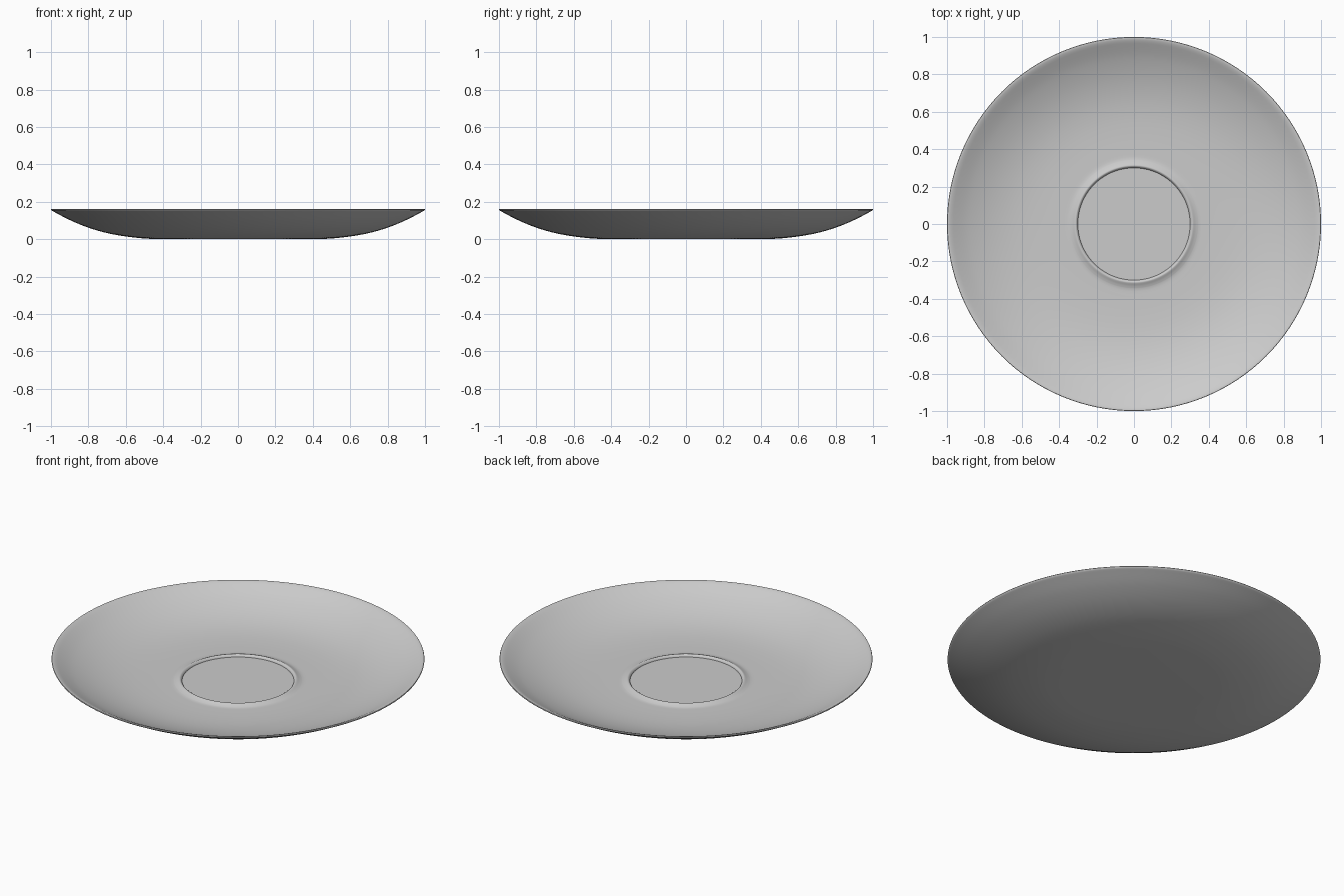
import bpy, bmesh, math

if "Cube" in bpy.data.objects:
    bpy.data.objects.remove(bpy.data.objects["Cube"])

SEG = 128

def smooth_path(pts, n=6):
    """Catmull-Rom through a few profile points."""
    out = []
    p = [pts[0]] + pts + [pts[-1]]
    for i in range(1, len(p) - 2):
        a, b, c, d = p[i - 1:i + 3]
        for k in range(n):
            t = k / n
            out.append(tuple(0.5 * (2 * b[j] + (c[j] - a[j]) * t
                       + (2 * a[j] - 5 * b[j] + 4 * c[j] - d[j]) * t * t
                       + (3 * b[j] - a[j] - 3 * c[j] + d[j]) * t ** 3) for j in (0, 1)))
    return out + [pts[-1]]

def lathe(name, profile):
    bm = bmesh.new()
    vs = [bm.verts.new((r, 0, z)) for r, z in profile]
    es = [bm.edges.new(e) for e in zip(vs, vs[1:])]
    bmesh.ops.spin(bm, geom=vs + es, cent=(0, 0, 0), axis=(0, 0, 1),
                   angle=2 * math.pi, steps=SEG)
    bmesh.ops.remove_doubles(bm, verts=bm.verts[:], dist=1e-5)
    bmesh.ops.recalc_face_normals(bm, faces=bm.faces[:])
    me = bpy.data.meshes.new(name)
    bm.to_mesh(me)
    bm.free()
    ob = bpy.data.objects.new(name, me)
    bpy.context.collection.objects.link(ob)
    bpy.context.view_layer.objects.active = ob
    ob.select_set(True)
    bpy.ops.object.shade_smooth_by_angle(angle=math.radians(35))
    return ob

# underside: flat base sweeping up to the rim
under = smooth_path([(0.40, 0.0), (0.50, 0.004), (0.60, 0.015), (0.70, 0.033),
                     (0.80, 0.062), (0.90, 0.103), (0.99, 0.150)])
# thin rounded lip
lip = [(0.998, 0.155), (1.0, 0.159), (0.998, 0.162), (0.992, 0.162), (0.985, 0.160)]
# inner bowl down to the cup well
inner = smooth_path([(0.975, 0.156), (0.89, 0.113), (0.79, 0.076), (0.69, 0.051),
                     (0.59, 0.037), (0.48, 0.031), (0.36, 0.030)])
# raised ring that holds the cup, and the flat well inside it
ring = smooth_path([(0.345, 0.031), (0.33, 0.036), (0.315, 0.043),
                    (0.308, 0.042), (0.302, 0.036), (0.30, 0.030)], 3)

lathe("saucer", [(0, 0)] + under + lip + inner + ring + [(0, 0.030)])
